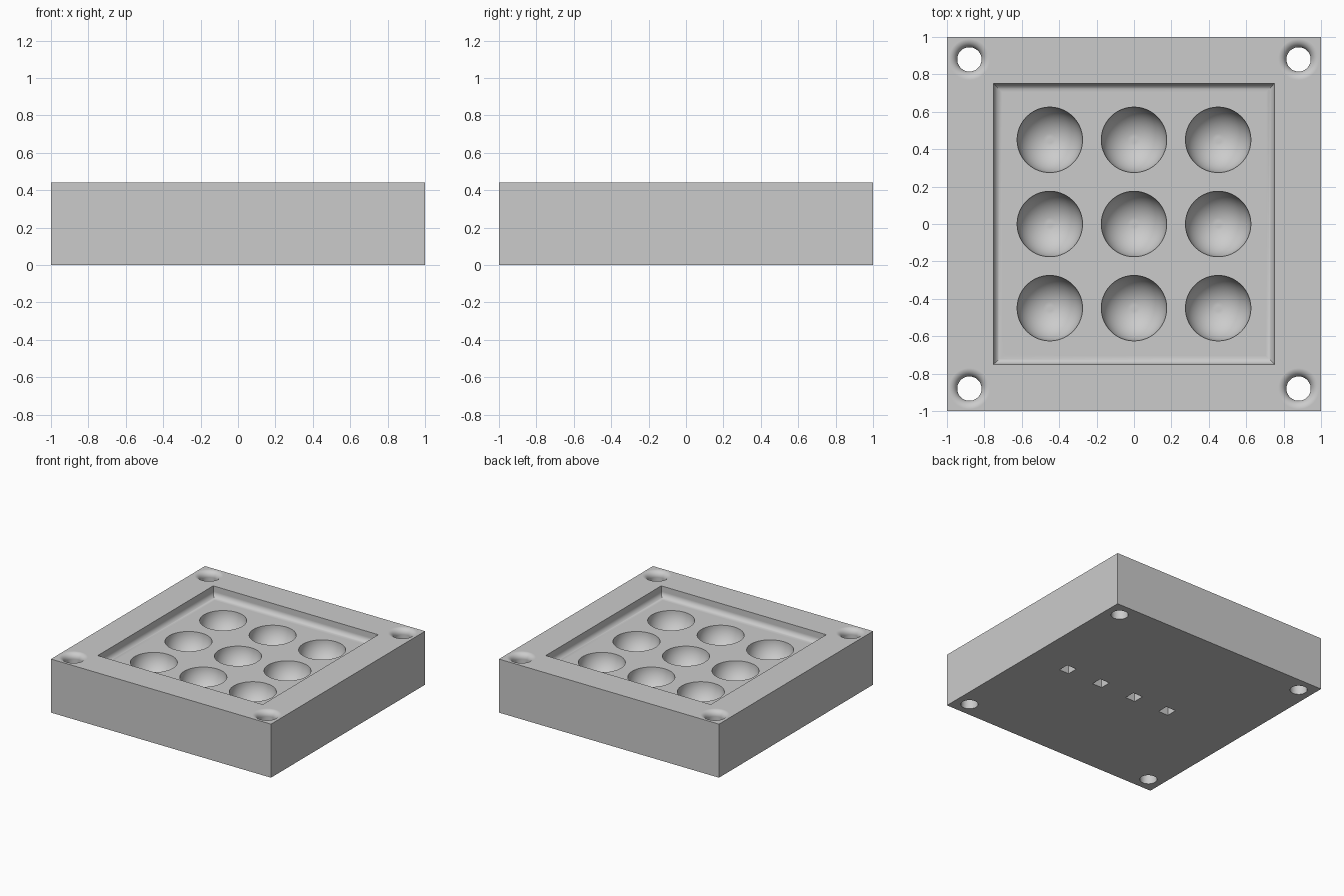
import bpy, bmesh
from math import sin, cos, pi, sqrt

if "Cube" in bpy.data.objects:
    bpy.data.objects.remove(bpy.data.objects["Cube"])

HEIGHT = 0.44
FLOOR = 0.35       # floor of the square recess
FILLET = 0.045
TOP = 0.6          # cutters reach above the block

grey = bpy.data.materials.new("plain grey")
grey.use_nodes = True
grey.diffuse_color = (0.6, 0.6, 0.6, 1)
grey.node_tree.nodes["Principled BSDF"].inputs["Base Color"].default_value = (0.6, 0.6, 0.6, 1)


def turned(name, profile, sides, places):
    """Stack rings of (radius, z) into a closed solid, copied to each place."""
    bm = bmesh.new()
    for px, py in places:
        rings = []
        for r, z in profile:
            angles = [2 * pi * (i + 0.5) / sides for i in range(sides)]
            rings.append([bm.verts.new((px + r * cos(a), py + r * sin(a), z)) for a in angles])
        for low, high in zip(rings, rings[1:]):
            for i in range(sides):
                j = (i + 1) % sides
                bm.faces.new((low[i], low[j], high[j], high[i]))
        bm.faces.new(rings[0][::-1])
        bm.faces.new(rings[-1])
    bmesh.ops.recalc_face_normals(bm, faces=bm.faces)
    mesh = bpy.data.meshes.new(name)
    bm.to_mesh(mesh)
    bm.free()
    mesh.materials.append(grey)
    obj = bpy.data.objects.new(name, mesh)
    bpy.context.collection.objects.link(obj)
    return obj


def square(profile):
    """Turn half widths into corner radii for four-sided solids."""
    return [(w * sqrt(2), z) for w, z in profile]


def quarter(steps):
    return [pi / 2 * i / steps for i in range(steps + 1)]


# Block
block = turned("tray_block", square([(1, 0), (1, HEIGHT)]), 4, [(0, 0)])

# Square recess with a rounded foot
foot = [(0.75 - FILLET * (1 - sin(a)), FLOOR + FILLET * (1 - cos(a))) for a in quarter(8)]
recess = turned("recess_cutter", square(foot + [(0.75, TOP)]), 4, [(0, 0)])

# Nine half-round cups
R = 0.175
bowl = [(R * sin(a), FLOOR - R * cos(a)) for a in quarter(16)[1:]]
cups = turned("cup_cutter", bowl + [(R, FLOOR + 0.03)], 64,
              [(x, y) for x in (-0.45, 0, 0.45) for y in (-0.45, 0, 0.45)])

# Corner through holes with rounded mouths
HOLE = 0.065
mouth = [(HOLE + FILLET * (1 - cos(a)), HEIGHT - FILLET * (1 - sin(a))) for a in quarter(8)]
holes = turned("hole_cutter", [(HOLE, -0.1)] + mouth + [(HOLE + FILLET, TOP)], 48,
               [(x, y) for x in (-0.88, 0.88) for y in (-0.88, 0.88)])

# Row of small square sockets underneath
sockets = turned("socket_cutter", square([(0.045, -0.1), (0.045, 0.08)]), 4,
                 [(0.325 * i, 0) for i in (-1, 0, 1, 2)])

# Cut everything out of the block
bpy.ops.object.select_all(action='DESELECT')
bpy.context.view_layer.objects.active = block
block.select_set(True)
for cutter in (recess, cups, holes, sockets):
    cutter.hide_render = True
    cut = block.modifiers.new(cutter.name, 'BOOLEAN')
    cut.operation = 'DIFFERENCE'
    cut.solver = 'EXACT'
    cut.object = cutter
    bpy.ops.object.modifier_apply(modifier=cut.name)
    bpy.data.objects.remove(cutter)

# Smooth rounds, flat planes
bpy.ops.object.shade_smooth_by_angle(angle=pi / 6)
weighted = block.modifiers.new("flat_planes", 'WEIGHTED_NORMAL')
weighted.keep_sharp = True
